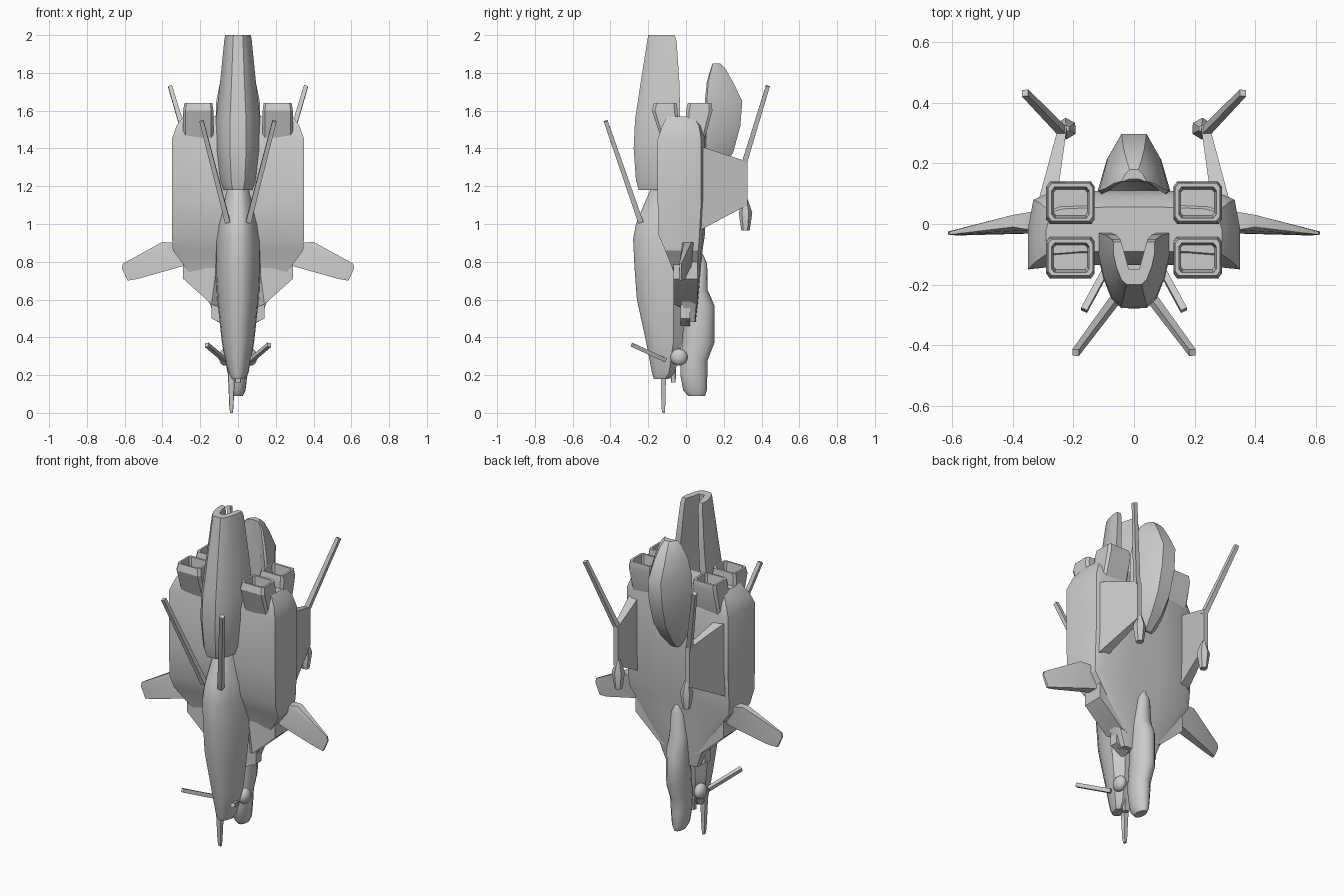
import bpy, bmesh, math
from mathutils import Vector

if "Cube" in bpy.data.objects:
    bpy.data.objects.remove(bpy.data.objects["Cube"])


def finish(name, bm, angle=35):
    bmesh.ops.recalc_face_normals(bm, faces=bm.faces)
    me = bpy.data.meshes.new(name)
    bm.to_mesh(me)
    bm.free()
    me.shade_smooth()
    me.set_sharp_from_angle(angle=math.radians(angle))
    ob = bpy.data.objects.new(name, me)
    bpy.context.collection.objects.link(ob)
    return ob


def sym(half):
    """Mirror a half outline (u > 0, back to front) into a closed one."""
    return half + [(-u, v) for u, v in reversed(half)]


def loft(name, outline, rows, cx=0, angle=35):
    """Skin an outline through rows of (z, half width, front y, back y)."""
    bm = bmesh.new()
    rings = [[bm.verts.new((cx + u * hx, y0 + v * (y1 - y0), z)) for u, v in outline]
             for z, hx, y0, y1 in rows]
    n = len(outline)
    for a, b in zip(rings, rings[1:]):
        for i in range(n):
            j = (i + 1) % n
            bm.faces.new((a[i], a[j], b[j], b[i]))
    bm.faces.new(rings[0])
    bm.faces.new(rings[-1])
    return finish(name, bm, angle)


def hull_pair(name, pts, angle=25, sides=(("right", 1), ("left", -1))):
    """Convex solid around a few points, repeated on both sides."""
    for side, s in sides:
        bm = bmesh.new()
        vs = [bm.verts.new((s * x, y, z)) for x, y, z in pts]
        bmesh.ops.convex_hull(bm, input=vs)
        bmesh.ops.dissolve_limit(bm, angle_limit=0.02, verts=bm.verts, edges=bm.edges)
        finish(f"{name}_{side}", bm, angle)


def stick(name, a, b, r0, r1):
    """Square tapered rod pair between two points."""
    a, b = Vector(a), Vector(b)
    d = (b - a).normalized()
    u = d.cross(Vector((1, 0, 0))).normalized()
    w = d.cross(u)
    hull_pair(name, [tuple(p + u * r * i + w * r * j) for p, r in ((a, r0), (b, r1))
                     for i in (-1, 1) for j in (-1, 1)])


round_o = [(math.cos(t * math.pi / 8), .5 + .5 * math.sin(t * math.pi / 8)) for t in range(16)]
keel_o = sym([(.55, 1), (1, .75), (.95, .5), (.72, .22), (.4, .04), (.14, 0)])
cowl_o = sym([(.62, 1), (1, 1), (1, .72), (.85, .4), (.62, .12), (.36, 0)])
cowl_o += [(-.24, .35), (.24, .35)]
cowl_o = [(.24, .35)] + cowl_o[:-1]
body_o = sym([(.3, 1.04), (.82, 1), (.95, .92), (1, .55), (1, 0), (.6, .06)])
pod_o = sym([(.36, 1), (.75, .6), (1, .05), (.9, 0), (.45, .2)])
box_o = sym([(.85, 1), (1, .88), (1, .12), (.85, 0)])

# Fuselage with the nose at the bottom
loft("fuselage", keel_o, [
    (.18, .035, -.17, -.09), (.21, .055, -.18, -.06), (.37, .085, -.21, -.02),
    (.6, .11, -.26, .0), (.76, .12, -.272, .02), (.92, .118, -.28, .03),
    (1.0, .11, -.265, .03), (1.04, .1, -.25, .03), (1.2, .075, -.18, .03)])

# Tall channel-shaped cowl above the fuselage
loft("upper_cowl", cowl_o, [
    (1.18, .08, -.25, -.06), (1.23, .1, -.265, -.04), (1.4, .12, -.277, -.03),
    (1.55, .118, -.27, -.03), (1.75, .095, -.24, -.035), (1.97, .073, -.205, -.05),
    (2.0, .068, -.2, -.06)])

# Broad main body
loft("main_body", body_o, [
    (.48, .11, .0, .05), (.58, .15, -.02, .06), (.72, .24, -.055, .07),
    (.86, .345, -.11, .08), (.94, .35, -.145, .09), (1.12, .35, -.15, .1),
    (1.45, .35, -.15, .1), (1.52, .325, -.125, .085), (1.57, .29, -.1, .05)], angle=25)

# Bulge on the back
loft("rear_pod", pod_o, [
    (1.2, .05, .08, .12), (1.28, .09, .09, .19), (1.38, .11, .095, .25),
    (1.52, .12, .1, .288), (1.65, .115, .1, .298), (1.75, .095, .11, .25),
    (1.82, .068, .13, .21), (1.85, .04, .14, .18)])

# Narrow keel pod under the nose
loft("lower_pod", round_o, [
    (.09, .025, .01, .1), (.12, .04, -.015, .11), (.2, .05, -.03, .113),
    (.28, .055, -.03, .115), (.37, .06, -.02, .15), (.57, .06, .0, .15),
    (.65, .055, .01, .115), (.79, .04, .03, .112), (.84, .015, .05, .09)])

# Four open thruster boxes
for s, side in ((1, "right"), (-1, "left")):
    for where, lo, hi in (("front", (-.12, -.03), (-.18, -.045)),
                          ("back", (.0, .09), (.0, .14))):
        y0, y1 = hi
        loft(f"thruster_{where}_{side}", box_o, [
            (1.42, .08, *lo), (1.6, .08, *hi), (1.64, .074, y0 + .01, y1 - .005),
            (1.64, .062, y0 + .02, y1 - .018), (1.56, .056, y0 + .03, y1 - .026)],
            cx=s * .21, angle=25)

    # Round sensor beside the nose
    bm = bmesh.new()
    bmesh.ops.create_uvsphere(bm, u_segments=16, v_segments=10, radius=.045)
    bmesh.ops.scale(bm, vec=(.7, 1, 1), verts=bm.verts)
    bmesh.ops.translate(bm, vec=(s * .07, -.037, .295), verts=bm.verts)
    finish(f"nose_sensor_{side}", bm)

# Flanking panels low on the body
hull_pair("lower_panel", [(x, y, z) for y in (-.065, .06) for x, z in
                          ((.1, .9), (.2, .87), (.29, .8), (.29, .71), (.14, .575), (.1, .56))
                          if not (y < 0 and x == .1)] +
          [(.1, -.065, .88), (.1, -.03, .56)])
hull_pair("lower_strut", [(x, y, z) for y in (-.03, .02) for x, z in
                          ((.06, .7), (.14, .62), (.14, .5), (.06, .46))])

# Stubby side wings
hull_pair("side_wing", [(x, y + c, z) for x, z, c, t in
                        ((.28, .78, .0, .03), (.34, .9, .01, .03), (.4, .905, .01, .02),
                         (.61, .79, -.03, .005), (.615, .765, -.03, .005),
                         (.585, .7, -.03, .008), (.53, .71, -.02, .015))
                        for y in (-t, t)], angle=40)

# Rear fins with tip pods
hull_pair("rear_fin", [(x + d, y, z) for x, y, z, t in
                       ((.285, .08, 1.41, .03), (.235, .325, 1.33, .014),
                        (.235, .325, 1.1, .014), (.285, .08, .97, .03))
                       for d in (-t, t)])
hull_pair("fin_tip_pod", [(.225 + r * math.cos(a), .315 + r * math.sin(a), z)
                          for z, r in ((.965, .022), (1.06, .036), (1.13, .012))
                          for a in [k * math.pi / 3 + .5 for k in range(6)]])

# Long antennas front and back, short whiskers at the nose
stick("rear_antenna", (.235, .305, 1.31), (.36, .433, 1.73), .014, .011)
stick("front_antenna", (.055, -.24, 1.01), (.193, -.425, 1.545), .014, .011)
stick("nose_whisker", (.07, -.11, .28), (.165, -.285, .36), .011, .011)

# Probes at the tip of the nose
loft("nose_probe", box_o, [(0, .007, -.125, -.11), (.03, .011, -.13, -.11),
                           (.24, .02, -.135, -.105)], cx=-.035)
loft("small_probe", box_o, [(.16, .015, -.08, -.055), (.3, .02, -.085, -.05)])
